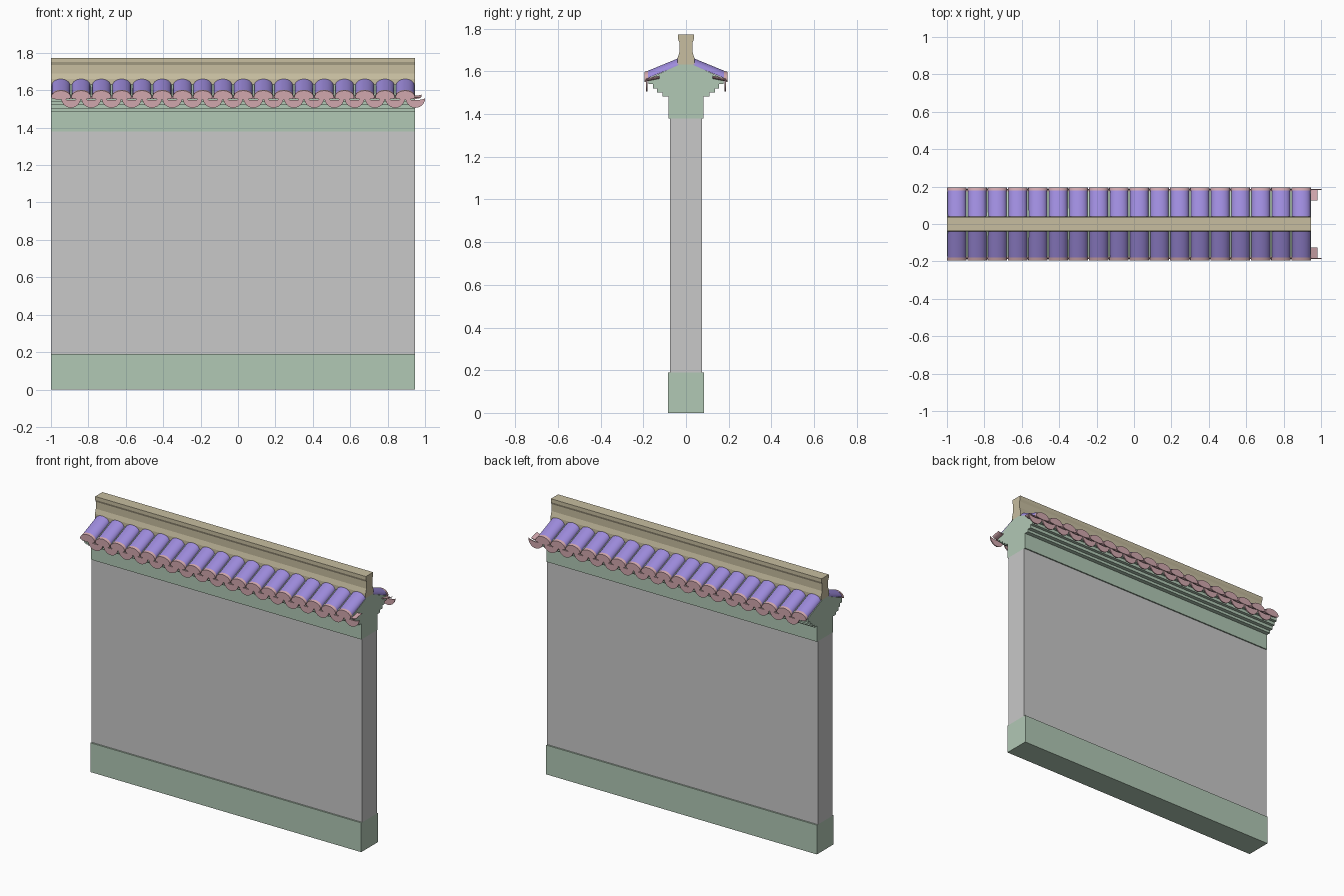
import bpy, bmesh
from math import sin, cos, pi
from mathutils import Vector

old = bpy.data.objects.get("Cube")
if old:
    bpy.data.objects.remove(old)

LEFT, RIGHT = -1.0, 0.945
PITCH, COUNT = 0.1083, 18
TILE_X = -0.947
DRIP_X = TILE_X + PITCH / 2


def material(name, rgb):
    m = bpy.data.materials.new(name)
    m.use_nodes = True
    m.diffuse_color = (*rgb, 1)
    m.node_tree.nodes["Principled BSDF"].inputs["Base Color"].default_value = (*rgb, 1)
    return m


green = material("pale green stone", (0.44, 0.58, 0.46))
gray = material("gray plaster", (0.58, 0.58, 0.58))
tan = material("tan ridge", (0.57, 0.51, 0.35))
violet = material("violet tile", (0.34, 0.26, 0.72))
pink = material("pink tile end", (0.64, 0.39, 0.42))


def loft(name, rings, mat, smooth=False):
    """Closed solid joining two matching outlines."""
    bm = bmesh.new()
    a, b = [[bm.verts.new(p) for p in ring] for ring in rings]
    bm.faces.new(a)
    bm.faces.new(b)
    for i in range(len(a)):
        j = (i + 1) % len(a)
        bm.faces.new((a[i], a[j], b[j], b[i]))
    bmesh.ops.recalc_face_normals(bm, faces=bm.faces)
    mesh = bpy.data.meshes.new(name)
    bm.to_mesh(mesh)
    bm.free()
    mesh.materials.append(mat)
    ob = bpy.data.objects.new(name, mesh)
    bpy.context.collection.objects.link(ob)
    if smooth:
        bpy.ops.object.select_all(action="DESELECT")
        ob.select_set(True)
        bpy.context.view_layer.objects.active = ob
        bpy.ops.object.shade_smooth_by_angle(angle=0.7)
    return ob


def wall_part(name, half, mat):
    """Extrude a half section (y, z), mirrored in y, along the wall."""
    section = half + [(-y, z) for y, z in reversed(half)]
    return loft(name, [[(x, y, z) for y, z in section] for x in (LEFT, RIGHT)], mat)


def repeat(ob):
    """Row of copies along the eave, mirrored to the other slope."""
    arr = ob.modifiers.new("row", "ARRAY")
    arr.count = COUNT
    arr.use_relative_offset = False
    arr.use_constant_offset = True
    arr.constant_offset_displace = (PITCH, 0, 0)
    ob.modifiers.new("both_slopes", "MIRROR").use_axis = (False, True, False)


def arc(width, height, start, end, steps=14):
    angles = [start + (end - start) * i / steps for i in range(steps + 1)]
    return [(width * cos(t), height * sin(t)) for t in angles]


def place(outline, x, y, z):
    return [Vector((x + u, y, z + v)) for u, v in outline]


# Wall body and base
wall_part("base", [(0.085, 0), (0.085, 0.19)], green)
wall_part("wall_panel", [(0.075, 0.19), (0.075, 1.38)], gray)

# Stepped cornice with sloping roof bed
wall_part("cornice", [(0.083, 1.38), (0.083, 1.483), (0.11, 1.483), (0.11, 1.5),
                      (0.135, 1.5), (0.135, 1.52), (0.155, 1.52), (0.155, 1.54),
                      (0.175, 1.54), (0.175, 1.567), (0.03, 1.632)], green)

# Ridge with a flared foot and top
wall_part("ridge", [(0.02, 1.632), (0.04, 1.632), (0.04, 1.66), (0.031, 1.69),
                    (0.031, 1.735), (0.037, 1.75), (0.037, 1.772)], tan)

# Rounded cover tiles running down the slope
arch = arc(0.049, 0.034, 0, pi)
repeat(loft("cover_tile", [place(arch, TILE_X, -0.03, 1.63),
                           place(arch, TILE_X, -0.183, 1.567)], violet, True))

# Pink lips on the tile ends, with a gently sagging lower edge
lip = arc(0.052, 0.036, 0, pi) + arc(0.052, 0.012, pi, 2 * pi)[1:-1]
repeat(loft("tile_end", [place(lip, TILE_X, -0.178, 1.567),
                         place(lip, TILE_X, -0.194, 1.562)], pink, True))

# Hanging half-round drip plates
drip = arc(0.053, 0.054, pi, 2 * pi) + arc(0.053, 0.012, 2 * pi, pi)[1:-1]
repeat(loft("drip_plate", [place(drip, DRIP_X, -0.181, 1.56),
                           place(drip, DRIP_X, -0.188, 1.56)], pink, True))

# Short concave pan tiles behind the drips
pan = arc(0.034, 0.014, pi, 2 * pi) + arc(0.034, 0.008, 2 * pi, pi)[1:-1]
repeat(loft("pan_tile", [place(pan, DRIP_X, -0.125, 1.58),
                         place(pan, DRIP_X, -0.185, 1.568)], pink, True))
